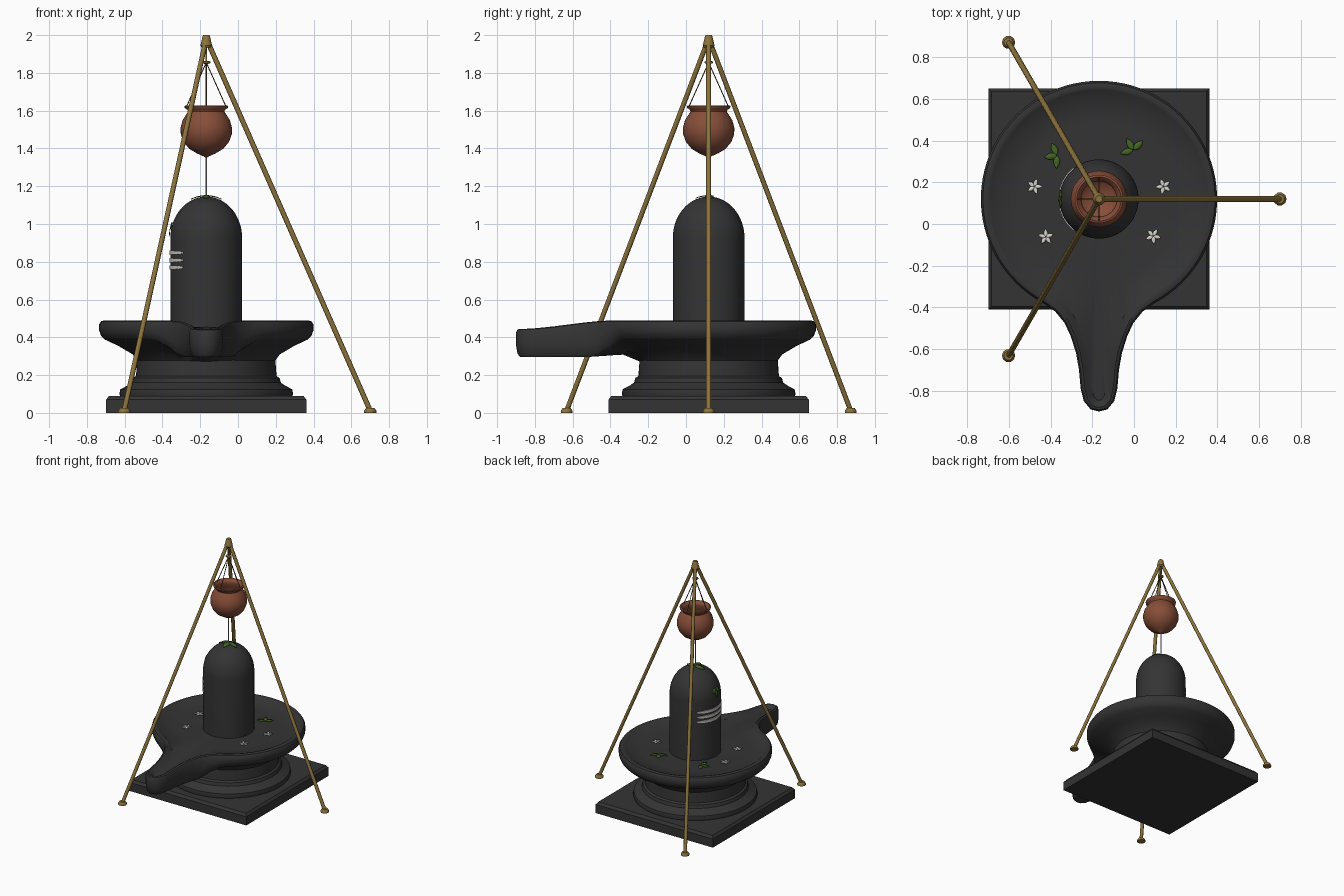
import bpy, bmesh, math
from mathutils import Vector

if "Cube" in bpy.data.objects:
    bpy.data.objects.remove(bpy.data.objects["Cube"], do_unlink=True)

AXIS = Vector((-0.168, 0.12, 0))  # common vertical axis of all the parts


def material(name, rgb):
    m = bpy.data.materials.new(name)
    m.use_nodes = True
    m.diffuse_color = (*rgb, 1)
    m.node_tree.nodes["Principled BSDF"].inputs["Base Color"].default_value = (*rgb, 1)
    return m


STONE = material("dark stone", (0.034, 0.034, 0.035))
CLAY = material("terracotta", (0.24, 0.075, 0.04))
BRASS = material("aged brass", (0.26, 0.17, 0.045))
ROPE = material("dark rope", (0.07, 0.045, 0.02))
WATER = material("pale thread", (0.4, 0.4, 0.4))
WHITE = material("petal white", (0.68, 0.66, 0.6))
ASH = material("ash", (0.6, 0.58, 0.53))
LEAF = material("leaf green", (0.06, 0.13, 0.018))


def finish(name, bm, mat, angle=35):
    bmesh.ops.recalc_face_normals(bm, faces=bm.faces)
    me = bpy.data.meshes.new(name)
    bm.to_mesh(me)
    bm.free()
    me.materials.append(mat)
    ob = bpy.data.objects.new(name, me)
    ob.location = AXIS
    bpy.context.collection.objects.link(ob)
    bpy.ops.object.select_all(action="DESELECT")
    ob.select_set(True)
    bpy.context.view_layer.objects.active = ob
    bpy.ops.object.shade_smooth_by_angle(angle=math.radians(angle))
    return ob


def loft(name, rings, mat, angle=35):
    """Skin closed rings of equal point count and cap both ends."""
    bm = bmesh.new()
    vr = [[bm.verts.new(p) for p in ring] for ring in rings]
    n = len(vr[0])
    for a, b in zip(vr, vr[1:]):
        for i in range(n):
            j = (i + 1) % n
            bm.faces.new((a[i], a[j], b[j], b[i]))
    bm.faces.new(vr[0])
    bm.faces.new(vr[-1])
    return finish(name, bm, mat, angle)


def lathe(name, profile, mat, sides=64, centre=(0, 0), angle=35):
    turn = [2 * math.pi * i / sides for i in range(sides)]
    rings = [[(centre[0] + r * math.cos(a), centre[1] + r * math.sin(a), z) for a in turn]
             for r, z in profile]
    return loft(name, rings, mat, angle)


def rod(name, a, b, r, mat, sides=8):
    a, b = Vector(a), Vector(b)
    q = (b - a).to_track_quat("Z", "Y")
    ring = [q @ Vector((r * math.cos(t), r * math.sin(t), 0))
            for t in (2 * math.pi * i / sides for i in range(sides))]
    return loft(name, [[a + p for p in ring], [b + p for p in ring]], mat, 50)


def polar(r, degrees, z=0):
    t = math.radians(degrees)
    return Vector((r * math.cos(t), r * math.sin(t), z))


def smooth(lo, hi, v):
    t = min(max((v - lo) / (hi - lo), 0), 1)
    return t * t * (3 - 2 * t)


# Square plinth with a softened top edge
def square(h, z):
    return [(-h, -h, z), (h, -h, z), (h, h, z), (-h, h, z)]


loft("plinth", [square(0.53, 0), square(0.53, 0.07), square(0.515, 0.09)], STONE, 20)

# Round stepped foot
lathe("pedestal", [(0.455, 0.085), (0.46, 0.1), (0.455, 0.125), (0.42, 0.143), (0.395, 0.16),
                   (0.388, 0.185), (0.372, 0.195), (0.368, 0.25), (0.366, 0.28)], STONE)

# Basin with spout: one outline, inset into a rim, a floor and an underside
half = [(0.04, -1.01), (0.073, -0.97), (0.088, -0.91), (0.096, -0.82), (0.11, -0.74),
        (0.135, -0.66), (0.165, -0.595), (0.21, -0.54)]
half += [tuple(polar(0.567, -62 + 152 * i / 38).xy) for i in range(38)]
outline = [Vector((0, -1.02))] + [Vector(p) for p in half]
outline += [Vector((0, 0.567))] + [Vector((-x, y)) for x, y in reversed(half)]
count = len(outline)


def basin_ring(inset, z_disc, z_spout, to_radius=None, share=0):
    ring = []
    for i, p in enumerate(outline):
        d = (outline[(i + 1) % count] - outline[i - 1]).normalized()
        s = smooth(0.46, 0.62, -p.y)
        tip = smooth(0.5, 1.0, -p.y)
        depth = inset * (1 - 0.28 * s)
        q = p + Vector((-d.y, d.x)) * depth
        if to_radius:
            q = q.lerp(q.normalized() * to_radius, share)
        z = z_disc + (z_spout - z_disc) * (tip if z_disc > 0.44 else s)
        ring.append((q.x, q.y, z))
    return ring


loft("basin", [
    basin_ring(0.03, 0.27, 0.27, 0.36, 1),
    basin_ring(0.03, 0.31, 0.315, 0.36, 0.83),
    basin_ring(0.03, 0.355, 0.303, 0.36, 0.4),
    basin_ring(0.03, 0.388, 0.295),
    basin_ring(0.01, 0.408, 0.315),
    basin_ring(0, 0.435, 0.36),
    basin_ring(0, 0.47, 0.425),
    basin_ring(0.01, 0.485, 0.44),
    basin_ring(0.028, 0.49, 0.445),
    basin_ring(0.045, 0.485, 0.438),
    basin_ring(0.075, 0.462, 0.415),
    basin_ring(0.075, 0.457, 0.445, 0.3, 0.6),
    basin_ring(0.075, 0.455, 0.455, 0.15, 1)], STONE, 40)

# Domed pillar
R, SHOULDER, RISE = 0.19, 0.925, 0.22
dome = [(R * math.cos(t), SHOULDER + RISE * math.sin(t))
        for t in (math.pi / 2 * i / 16 for i in range(16))]
lathe("pillar", [(R, 0.44)] + dome + [(0.004, SHOULDER + RISE)], STONE)

# Ash stripes wrapped around one side of the pillar
for k, z in enumerate((0.77, 0.808, 0.848)):
    rings = []
    for i in range(21):
        u = i / 10 - 1
        h = 0.003 + 0.008 * (1 - u ** 4)
        rings.append([polar(r, 180 + 51 * u, z + e)
                      for r, e in ((0.187, -h), (0.195, -h), (0.195, h), (0.187, h))])
    loft(f"ash_stripe_{k + 1}", rings, ASH)


# Leaves and petals: flat blades placed by a mapping onto a surface
def on_floor(x, y):
    return (x, y, 0.464)


def on_dome(x, y):
    s, a = math.hypot(x, y), math.atan2(y, x)
    t = min(s / 0.205, math.pi / 2)
    drop = max(s - 0.205 * math.pi / 2, 0)
    r = (R + 0.006) * math.sin(t)
    return (r * math.cos(a), r * math.sin(a), SHOULDER - drop + (RISE + 0.006) * math.cos(t))


def blades(name, centre, headings, length, width, mapping, mat):
    bm = bmesh.new()
    steps = 8
    for heading in headings:
        along = polar(1, heading)
        side = Vector((-along.y, along.x, 0))
        rows = []
        for i in range(steps + 1):
            u = i / steps
            w = width * (0.08 + 0.92 * math.sin(math.pi * u ** 0.85))
            mid = Vector((*centre, 0)) + along * (length * (u + 0.05))
            rows.append([bm.verts.new(mapping(*(mid + side * w * k).xy)) for k in (-1, 0, 1)])
        for a, b in zip(rows, rows[1:]):
            for k in range(2):
                bm.faces.new((a[k], a[k + 1], b[k + 1], b[k]))
    ob = finish(name, bm, mat)
    mod = ob.modifiers.new("thickness", "SOLIDIFY")
    mod.thickness = 0.004
    mod.offset = 0


def trefoil(name, centre, heading, length, mapping):
    blades(name, centre, [heading - 75, heading, heading + 75], length, length * 0.27, mapping, LEAF)


trefoil("crown_leaves", (0, 0.015), -90, 0.085, on_dome)
trefoil("side_leaves", (-0.25, 0), 180, 0.06, on_dome)
trefoil("floor_leaves_1", (-0.2, 0.21), 190, 0.06, on_floor)
trefoil("floor_leaves_2", (0.165, 0.235), 120, 0.06, on_floor)
for k, spot in enumerate([(-0.31, 0.06), (-0.255, -0.182), (0.31, 0.06), (0.26, -0.178)]):
    blades(f"flower_{k + 1}", spot, [72 * i + 20 * k for i in range(5)], 0.036, 0.01, on_floor, WHITE)

# Tripod legs, feet and cap
for k in range(3):
    a = 120 * k
    rod(f"tripod_leg_{k + 1}", polar(0.012, a, 1.955), polar(0.868, a, 0.012), 0.0135, BRASS)
    lathe(f"tripod_foot_{k + 1}", [(0.032, 0), (0.032, 0.012), (0.022, 0.026)], BRASS, 10,
          polar(0.868, a).xy)
lathe("tripod_cap", [(0.026, 1.935), (0.031, 1.945), (0.02, 1.992), (0.016, 2)], BRASS, 12)
rod("hanger", (0, 0, 1.94), (0, 0, 1.84), 0.005, BRASS)
lathe("hanger_ring", [(0.012, 1.848), (0.022, 1.852), (0.022, 1.86), (0.012, 1.864)], BRASS, 12)

# Hollow hanging pot
lathe("hanging_pot", [
    (0.004, 1.352), (0.014, 1.358), (0.05, 1.374), (0.09, 1.398), (0.12, 1.434), (0.135, 1.475),
    (0.136, 1.51), (0.125, 1.55), (0.106, 1.58), (0.096, 1.595), (0.1, 1.605), (0.114, 1.614),
    (0.116, 1.625), (0.106, 1.628), (0.09, 1.612), (0.085, 1.595), (0.11, 1.55), (0.122, 1.5),
    (0.11, 1.44), (0.07, 1.395), (0.004, 1.38)], CLAY, 48, angle=50)

# Cords and the falling thread
for k in range(4):
    rod(f"cord_{k + 1}", (0, 0, 1.855), polar(0.106, 90 * k, 1.618), 0.003, ROPE, 6)
rod("drip_thread", (0, 0, 1.36), (0, 0, 1.14), 0.004, WATER, 6)
